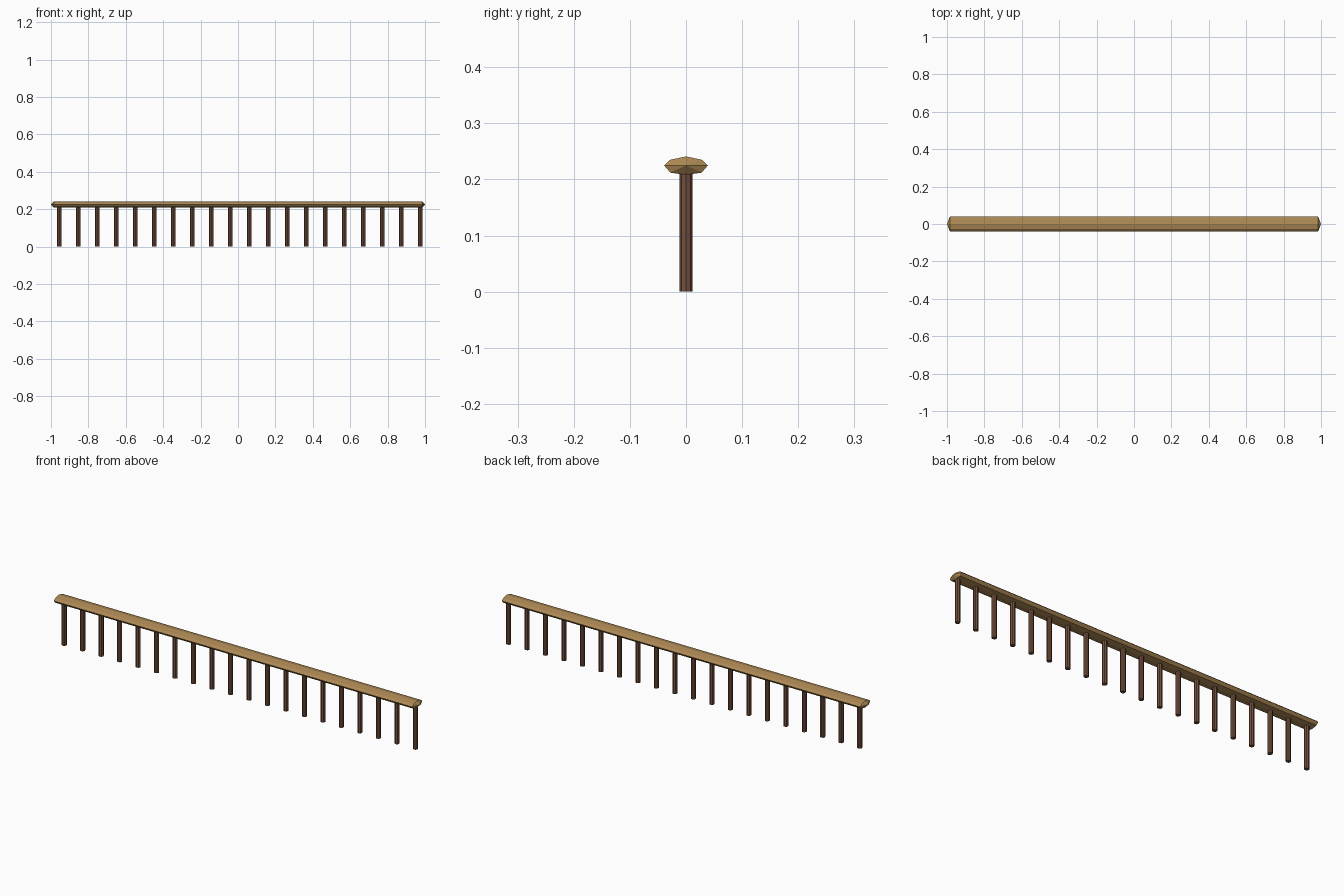
import bpy, bmesh, math

if "Cube" in bpy.data.objects:
    bpy.data.objects.remove(bpy.data.objects["Cube"])

def material(name, color):
    m = bpy.data.materials.new(name)
    m.diffuse_color = color
    m.use_nodes = True
    m.node_tree.nodes["Principled BSDF"].inputs["Base Color"].default_value = m.diffuse_color
    return m

rail_wood = material("rail_wood", (0.42, 0.25, 0.09, 1))
post_wood = material("post_wood", (0.17, 0.08, 0.045, 1))

# Handrail: flattened octagonal section swept along x, with shallow pointed ends
section = [(0, .241), (.028, .235), (.039, .225), (.028, .212),
           (0, .208), (-.028, .212), (-.039, .225), (-.028, .235)]
bm = bmesh.new()
rings = [[bm.verts.new((x, y, z)) for y, z in section] for x in (-.985, .985)]
tips = [bm.verts.new((x, 0, .225)) for x in (-1, 1)]
for i in range(8):
    j = (i + 1) % 8
    bm.faces.new((rings[0][i], rings[0][j], rings[1][j], rings[1][i]))
    for ring, tip in zip(rings, tips):
        bm.faces.new((ring[i], ring[j], tip))
bmesh.ops.recalc_face_normals(bm, faces=bm.faces)
mesh = bpy.data.meshes.new("handrail")
bm.to_mesh(mesh)
bm.free()
mesh.materials.append(rail_wood)
bpy.context.collection.objects.link(bpy.data.objects.new("handrail", mesh))

# Balusters: one row of evenly spaced slim posts
COUNT, FIRST, LAST, TOP = 20, -.955, .975, .21
for i in range(COUNT):
    x = FIRST + (LAST - FIRST) * i / (COUNT - 1)
    bpy.ops.mesh.primitive_cylinder_add(vertices=8, radius=.0117, depth=TOP,
                                        location=(x, 0, TOP / 2))
    post = bpy.context.object
    post.name = f"baluster_{i + 1}"
    post.data.materials.append(post_wood)
